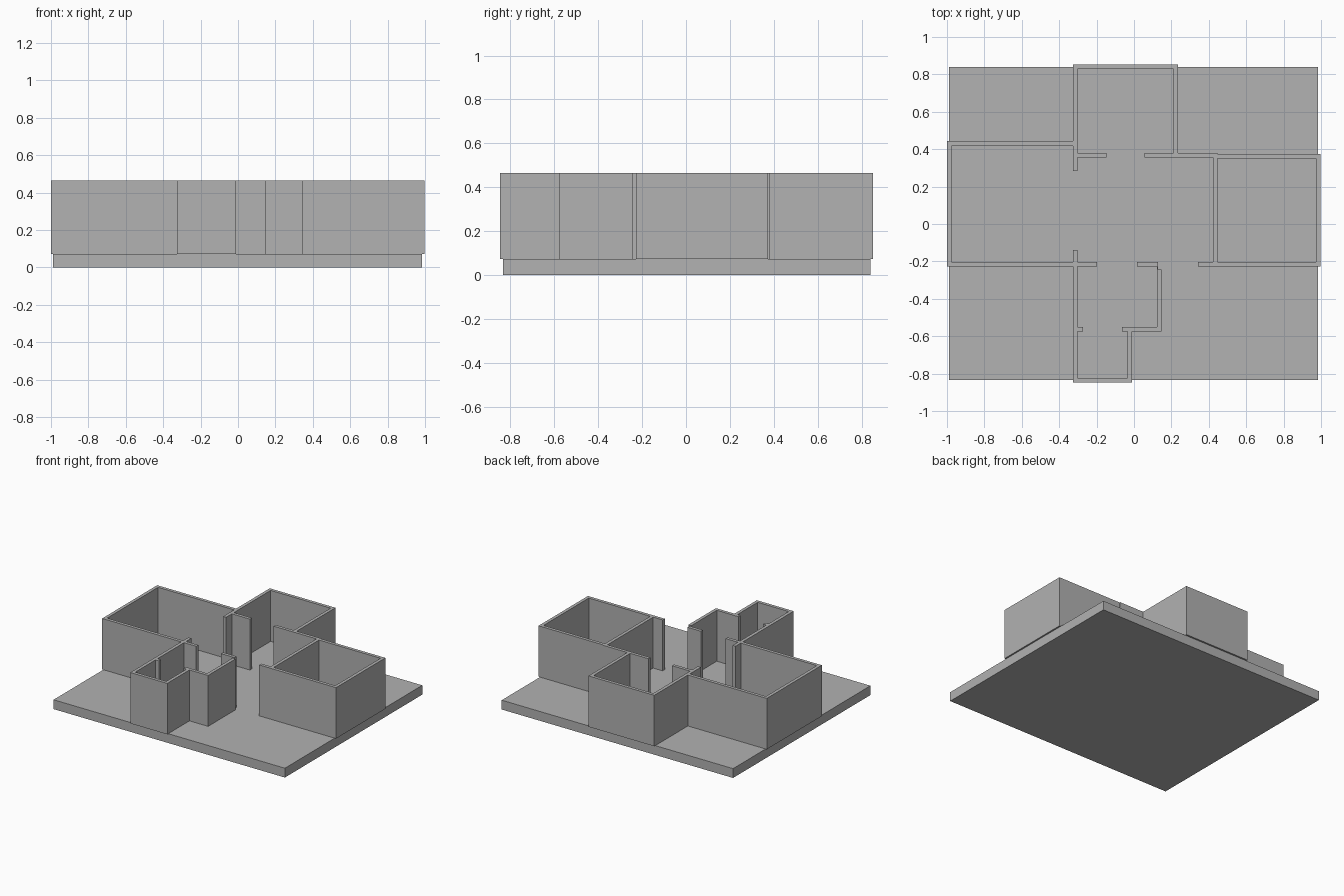
import bpy, bmesh, math

cube = bpy.data.objects.get("Cube")
if cube:
    bpy.data.objects.remove(cube)

GREY = 0.445
BASE_TOP, WALL_TOP = 0.072, 0.465
T = 0.025  # wall thickness

mat = bpy.data.materials.new("plain grey")
mat.use_nodes = True
mat.diffuse_color = (GREY, GREY, GREY, 1)
mat.node_tree.nodes["Principled BSDF"].inputs["Base Color"].default_value = (GREY, GREY, GREY, 1)


def along_x(x0, x1, y):
    """Wall footprint running in x, with its front edge at y."""
    return (x0, x1, y, y + T)


def along_y(y0, y1, x):
    """Wall footprint running in y, with its left edge at x."""
    return (x, x + T, y0, y1)


def build_plan(name, rects, z0, z1):
    """Merge rectangular footprints into one clean solid of even height."""
    xs = sorted({v for r in rects for v in r[:2]})
    ys = sorted({v for r in rects for v in r[2:]})
    bm = bmesh.new()
    verts = {}

    def vert(i, j):
        if (i, j) not in verts:
            verts[i, j] = bm.verts.new((xs[i], ys[j], z0))
        return verts[i, j]

    for i in range(len(xs) - 1):
        for j in range(len(ys) - 1):
            cx, cy = (xs[i] + xs[i + 1]) / 2, (ys[j] + ys[j + 1]) / 2
            if any(a < cx < b and c < cy < d for a, b, c, d in rects):
                bm.faces.new([vert(i, j), vert(i + 1, j), vert(i + 1, j + 1), vert(i, j + 1)])
    result = bmesh.ops.extrude_face_region(bm, geom=bm.faces[:], use_keep_orig=True)
    top = [g for g in result["geom"] if isinstance(g, bmesh.types.BMVert)]
    bmesh.ops.translate(bm, verts=top, vec=(0, 0, z1 - z0))
    bmesh.ops.recalc_face_normals(bm, faces=bm.faces[:])
    bmesh.ops.dissolve_limit(bm, angle_limit=math.radians(1), verts=bm.verts[:], edges=bm.edges[:])
    bmesh.ops.triangulate(bm, faces=[f for f in bm.faces if len(f.verts) > 4])
    mesh = bpy.data.meshes.new(name)
    bm.to_mesh(mesh)
    bm.free()
    mesh.materials.append(mat)
    obj = bpy.data.objects.new(name, mesh)
    bpy.context.collection.objects.link(obj)
    return obj


build_plan("base_slab", [(-0.99, 0.985, -0.835, 0.84)], 0, BASE_TOP)

HALL = -0.326   # left edge of the long hall wall line
FRONT = -0.228  # front edge of the main front wall line

walls = [
    # large room on the -x side
    along_y(FRONT, 0.443, -1.0),
    along_x(-1.0, HALL + T, 0.418),
    along_x(-1.0, -0.197, FRONT),
    # back room
    along_y(0.284, 0.853, HALL),
    along_x(HALL, 0.235, 0.828),
    along_y(0.355, 0.853, 0.21),
    along_x(HALL, -0.147, 0.355),
    along_x(0.056, 0.447, 0.355),
    # room on the +x side
    along_y(FRONT, 0.38, 0.422),
    along_x(0.422, 0.997, 0.349),
    along_y(FRONT, 0.374, 0.972),
    along_x(0.341, 0.997, FRONT),
    # front rooms
    along_y(-0.848, -0.139, HALL),
    along_x(HALL, -0.01, -0.848),
    along_y(-0.848, -0.55, -0.036),
    along_x(HALL, -0.273, -0.576),
    along_x(-0.063, 0.148, -0.576),
    along_y(-0.576, -0.243, 0.123),
    along_x(0.015, 0.129, FRONT),
    (0.123, 0.129, -0.243, FRONT),
]
build_plan("room_walls", walls, BASE_TOP, WALL_TOP)
